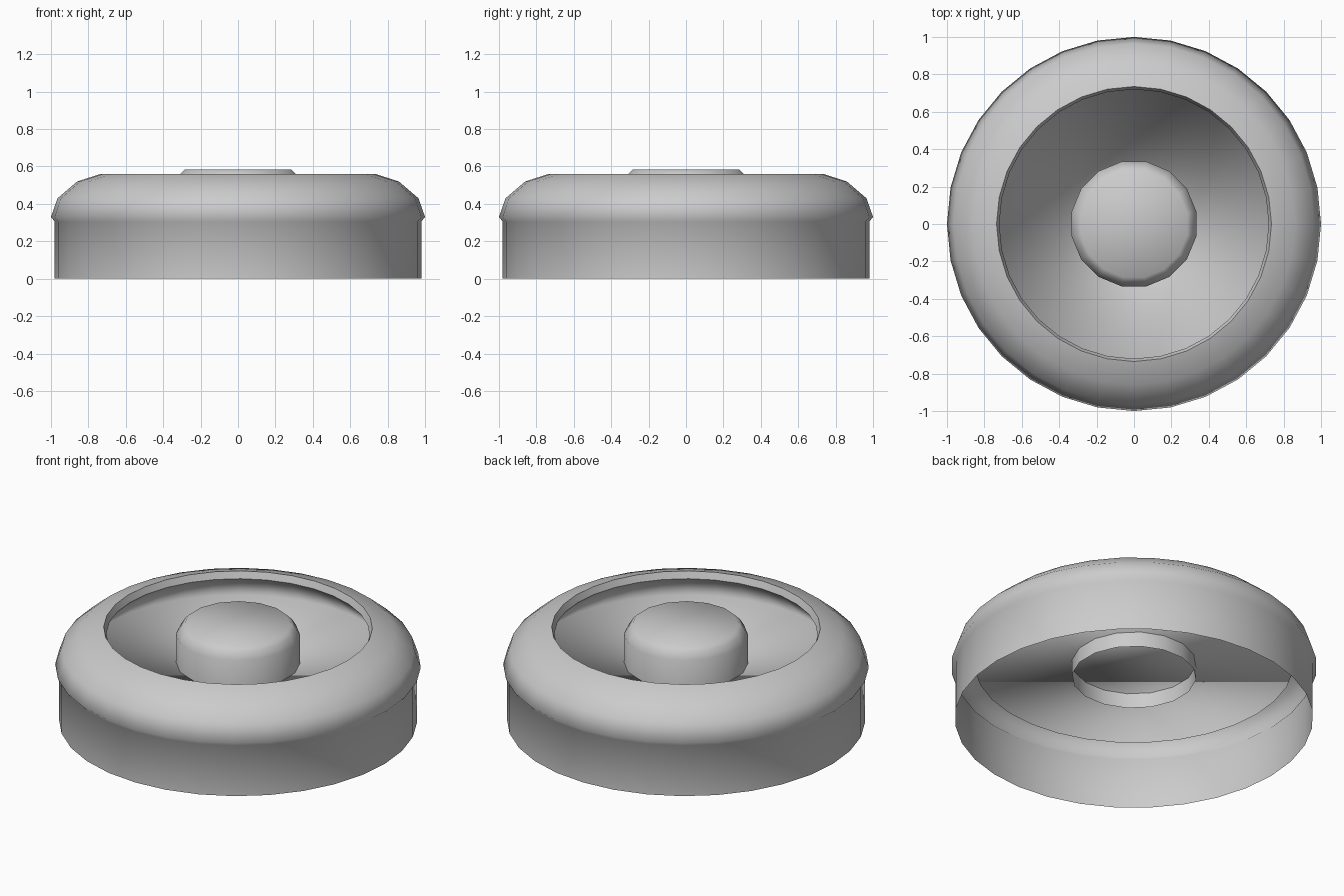
import bpy
import bmesh
import math

default = bpy.data.objects.get("Cube")
if default:
    bpy.data.objects.remove(default, do_unlink=True)

grey = bpy.data.materials.new("plain grey")
grey.use_nodes = True
colour = (0.6, 0.6, 0.6, 1)
grey.diffuse_color = colour
grey.node_tree.nodes["Principled BSDF"].inputs["Base Color"].default_value = colour


def lathe(name, profile, sides, turn=0.0, sharp_rings=()):
    """Revolve (radius, height) points around z and cap the last ring."""
    bm = bmesh.new()
    rings = []
    for r, z in profile:
        angles = [turn + math.tau * i / sides for i in range(sides)]
        rings.append([bm.verts.new((r * math.cos(a), r * math.sin(a), z)) for a in angles])
    for low, high in zip(rings, rings[1:]):
        for i in range(sides):
            j = (i + 1) % sides
            bm.faces.new((low[i], low[j], high[j], high[i]))
    bm.faces.new(rings[-1])
    for face in bm.faces:
        face.smooth = True
    for k in sharp_rings:
        for i in range(sides):
            bm.edges.get((rings[k][i], rings[k][(i + 1) % sides])).smooth = False
    mesh = bpy.data.meshes.new(name)
    bm.to_mesh(mesh)
    bm.free()
    mesh.materials.append(grey)
    obj = bpy.data.objects.new(name, mesh)
    bpy.context.collection.objects.link(obj)
    return obj


# Open-bottomed housing: side wall, domed rim, thin lip, undercut and recessed floor
lathe("housing", [(0.98, 0), (0.98, 0.305), (1, 0.33), (0.965, 0.43), (0.86, 0.52),
                  (0.735, 0.56), (0.72, 0.52), (0.875, 0.35)], 32, sharp_rings=(5, 6))

# Push knob: open tube passing through the floor, with a rounded top
lathe("knob", [(0.34, 0.26), (0.34, 0.52), (0.315, 0.56), (0.29, 0.585)],
      16, turn=math.pi / 16)
